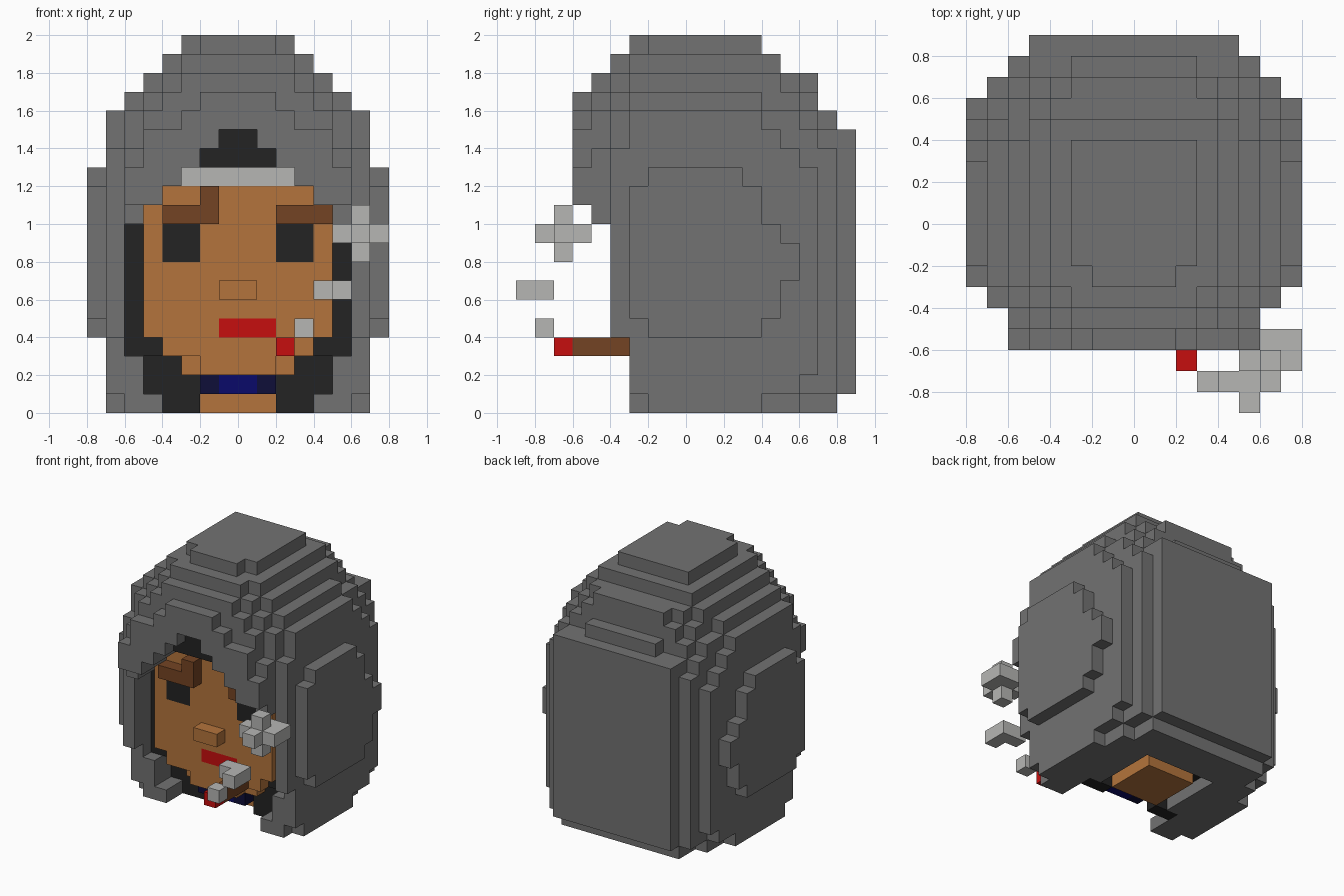
import bpy
import bmesh

cube = bpy.data.objects.get("Cube")
if cube:
    bpy.data.objects.remove(cube, do_unlink=True)

U = 0.1        # edge of one block
grid = {}      # block cell -> part name


def box(part, x, y, z):
    """Fill a range of cells; later parts replace earlier ones, None carves."""
    for i in range(*x):
        for j in range(*y):
            for k in range(*z):
                if part:
                    grid[i, j, k] = part
                else:
                    grid.pop((i, j, k), None)


def sym(part, h, y, z, inner=0):
    """Fill both sides of the centre plane from inner to h."""
    box(part, (inner, h), y, z)
    box(part, (-h, -inner), y, z)


# Hood: each height range is a union of (half width, front, back) slabs
HOOD = [
    ((0, 1), [(5, -3, 8), (6, -3, 6), (7, -2, 4)]),
    ((1, 2), [(5, -3, 9), (6, -3, 8), (7, -3, 6)]),
    ((2, 4), [(5, -3, 9), (6, -3, 8), (7, -3, 7)]),
    ((4, 10), [(5, -4, 9), (6, -4, 8), (7, -4, 7)]),
    ((10, 11), [(5, -5, 9), (6, -5, 8), (7, -4, 7)]),
    ((11, 13), [(5, -6, 9), (6, -6, 8), (7, -4, 7)]),
    ((13, 14), [(5, -6, 9), (6, -5, 8), (7, -4, 6)]),
    ((14, 15), [(5, -6, 9), (6, -4, 7), (7, -3, 5)]),
    ((15, 16), [(3, -6, 8), (5, -5, 7), (6, -4, 6), (7, -3, 4)]),
    ((16, 17), [(2, -6, 7), (4, -5, 7), (5, -4, 6), (6, -3, 4)]),
    ((17, 18), [(3, -5, 7), (4, -4, 6), (5, -3, 5)]),
    ((18, 19), [(3, -4, 5), (4, -3, 5)]),
    ((19, 20), [(2, -3, 4), (3, -2, 4)]),
]
for z, slabs in HOOD:
    for h, y0, y1 in slabs:
        sym("hood", h, (y0, y1), z)

# Raised rounded pads on the hood sides: bottom, top, front, back
for z0, z1, y0, y1 in [(4, 5, -2, 4), (5, 7, -3, 5), (7, 9, -3, 6),
                       (9, 10, -3, 5), (10, 12, -3, 4), (12, 13, -2, 3)]:
    sym("hood", 8, (y0, y1), (z0, z1), inner=7)

# Face opening: bottom, top, half width, depth of the dark lining
for z0, z1, h, depth in [(1, 3, 5, -1), (3, 10, 6, -2), (10, 11, 5, -2),
                         (11, 12, 4, -2), (12, 13, 3, -2),
                         (13, 14, 2, -5), (14, 15, 1, -5)]:
    sym(None, h, (-6, depth), (z0, z1))
    sym("lining", h, (depth, 5), (z0, z1))

# Neck hole in the underside
sym(None, 4, (-3, 0), (0, 1))
sym(None, 3, (0, 5), (0, 1))
sym("lining", 4, (-1, 0), (0, 1), inner=2)

# Head: neck, collar, then face widening from the chin
sym("neck", 2, (0, 4), (0, 1))
sym("collar_ends", 2, (-2, 0), (1, 2), inner=1)
sym("collar", 1, (-2, 0), (1, 2))
sym("face", 3, (-2, 0), (2, 3))
sym("face", 2, (-3, 0), (2, 3))
for z0, z1, h in [(3, 4, 4), (4, 11, 5), (11, 12, 4)]:
    sym("face", h, (-3, 0), (z0, z1))
sym("headband", 3, (-3, 0), (12, 13))

# Facial features
sym("eyes", 4, (-3, -2), (8, 10), inner=2)
box("mouth", (-1, 2), (-3, -2), (4, 5))
sym("nose", 1, (-4, -3), (6, 7))
box("right_eyebrow", (-4, -1), (-4, -3), (10, 11))
box("right_eyebrow", (-2, -1), (-4, -3), (11, 12))
box("left_eyebrow", (2, 5), (-4, -3), (10, 11))

# Cigar and its smoke puffs
box("cigar", (2, 3), (-6, -3), (3, 4))
box("cigar_tip", (2, 3), (-7, -6), (3, 4))
box("small_puff", (3, 4), (-8, -7), (4, 5))
box("middle_puff", (4, 6), (-8, -7), (6, 7))
box("middle_puff", (5, 6), (-9, -8), (6, 7))
box("large_puff", (5, 8), (-7, -6), (9, 10))
box("large_puff", (6, 7), (-8, -5), (9, 10))
box("large_puff", (6, 7), (-7, -6), (8, 11))
box("large_puff", (7, 8), (-6, -5), (9, 10))

# Colours (sRGB bytes) and the parts that use them
PALETTE = {
    "grey_cloth": ((114, 114, 114), ["hood"]),
    "black": ((35, 35, 35), ["lining", "eyes"]),
    "tan_skin": ((180, 116, 60), ["face", "neck", "nose"]),
    "brown": ((116, 68, 35), ["right_eyebrow", "left_eyebrow", "cigar"]),
    "red": ((198, 14, 14), ["mouth", "cigar_tip"]),
    "light_grey": ((182, 182, 180), ["headband", "small_puff", "middle_puff",
                                     "large_puff"]),
    "blue": ((10, 10, 106), ["collar"]),
    "navy": ((14, 14, 56), ["collar_ends"]),
}


def linear(c):
    c /= 255
    return c / 12.92 if c <= 0.04045 else ((c + 0.055) / 1.055) ** 2.4


def build(part, mat):
    """Make the exposed block faces of one part and merge the flat ones."""
    bm = bmesh.new()
    verts = {}
    for cell in [c for c, p in grid.items() if p == part]:
        for axis in range(3):
            for side in (0, 1):
                near = list(cell)
                near[axis] += 2 * side - 1
                if tuple(near) in grid:
                    continue
                quad = []
                for a, b in ((0, 0), (1, 0), (1, 1), (0, 1)):
                    p = list(cell)
                    p[axis] += side
                    p[(axis + 1) % 3] += a
                    p[(axis + 2) % 3] += b
                    p = tuple(p)
                    if p not in verts:
                        verts[p] = bm.verts.new([v * U for v in p])
                    quad.append(verts[p])
                bm.faces.new(quad if side else quad[::-1])
    bm.normal_update()
    bmesh.ops.dissolve_limit(bm, angle_limit=0.01, verts=bm.verts[:],
                             edges=bm.edges[:])
    mesh = bpy.data.meshes.new(part)
    bm.to_mesh(mesh)
    bm.free()
    mesh.materials.append(mat)
    bpy.context.collection.objects.link(bpy.data.objects.new(part, mesh))


for name, (rgb, parts) in PALETTE.items():
    colour = [linear(c) for c in rgb] + [1]
    mat = bpy.data.materials.new(name)
    mat.use_nodes = True
    mat.diffuse_color = colour
    mat.node_tree.nodes["Principled BSDF"].inputs["Base Color"].default_value = colour
    for part in parts:
        build(part, mat)
